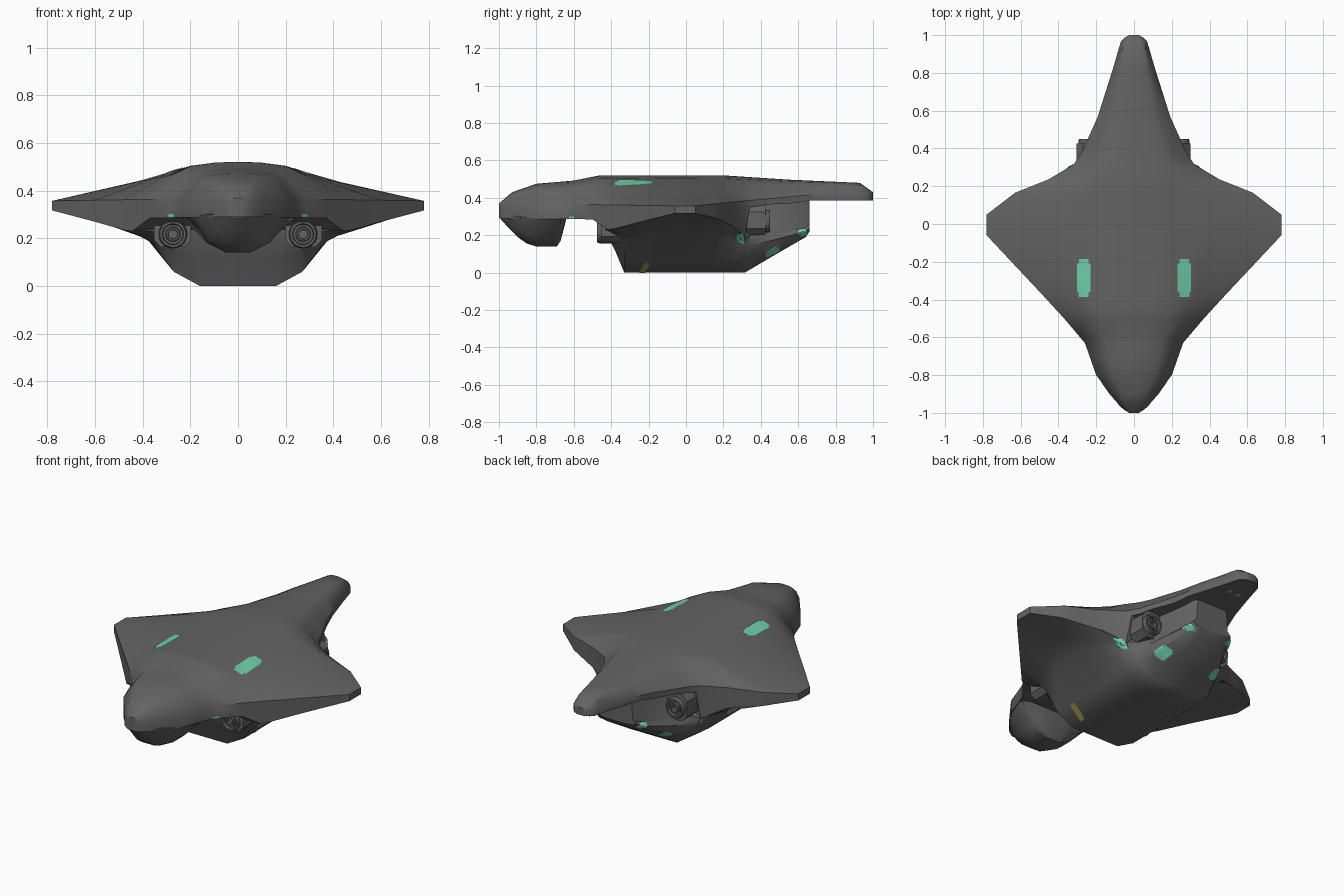
import bpy, bmesh, math
from mathutils import Vector
from mathutils.bvhtree import BVHTree

if "Cube" in bpy.data.objects:
    bpy.data.objects.remove(bpy.data.objects["Cube"])


def material(name, rgb):
    m = bpy.data.materials.new(name)
    m.diffuse_color = (*rgb, 1)
    m.use_nodes = True
    m.node_tree.nodes["Principled BSDF"].inputs["Base Color"].default_value = m.diffuse_color
    return m


HULL = material("hull grey", (0.125, 0.125, 0.125))
ENGINE = material("engine grey", (0.11, 0.11, 0.11))
GREEN = material("glow green", (0.16, 0.63, 0.41))
YELLOW = material("marker yellow", (0.45, 0.38, 0.10))


def finish(bm, name, mat, angle=30, recalc=True):
    if recalc:
        bmesh.ops.recalc_face_normals(bm, faces=bm.faces)
    me = bpy.data.meshes.new(name)
    bm.to_mesh(me)
    bm.free()
    ob = bpy.data.objects.new(name, me)
    bpy.context.collection.objects.link(ob)
    me.materials.append(mat)
    bpy.ops.object.select_all(action='DESELECT')
    ob.select_set(True)
    bpy.context.view_layer.objects.active = ob
    bpy.ops.object.shade_smooth_by_angle(angle=math.radians(angle))
    return ob


def interp(keys, y):
    if y <= keys[0][0]:
        return keys[0][1]
    for (a, va), (b, vb) in zip(keys, keys[1:]):
        if y <= b:
            return va + (vb - va) * (y - a) / (b - a)
    return keys[-1][1]


def loft(name, stations, mat, angle=30):
    """Stations are (y, half profile); each half profile starts and ends on x = 0."""
    bm = bmesh.new()
    rings = []
    for y, half in stations:
        full = half + [(-x, z) for x, z in reversed(half[1:-1])]
        rings.append([bm.verts.new((x, y, z)) for x, z in full])
    for a, b in zip(rings, rings[1:]):
        n = len(a)
        for i in range(n):
            bm.faces.new((a[i], a[(i + 1) % n], b[(i + 1) % n], b[i]))
    bm.faces.new(rings[0])
    bm.faces.new(rings[-1])
    return finish(bm, name, mat, angle)


# Outline curves along the length: half width, top, rim edge, underside of rim
W = [(-1, .025), (-.985, .05), (-.965, .075), (-.8, .2), (-.63, .26), (-.5, .37), (-.38, .48),
     (-.06, .78), (.05, .78), (.165, .63), (.235, .455), (.315, .32), (.38, .275), (.45, .245),
     (.565, .193), (.82, .112), (.965, .07), (.985, .052), (1, .025)]
T = [(-1, .37), (-.93, .43), (-.8, .475), (-.6, .492), (-.46, .52), (.2, .52), (.55, .497),
     (.93, .48), (1, .43)]
R = [(-1, .355), (-.6, .365), (-.06, .357), (.05, .357), (.25, .378), (.5, .40), (.7, .42), (1, .42)]
B = [(-1, .29), (-.5, .285), (-.42, .23), (-.38, .235), (-.25, .27), (-.06, .317), (.05, .317),
     (.15, .295), (.25, .25), (.315, .19), (.34, .35), (.45, .365), (.565, .37), (.66, .385), (1, .385)]


# Wing shell
def shell_section(y):
    w, t, r, b = (interp(k, y) for k in (W, T, R, B))
    s = min(.2, .55 * w)
    m = s + (w - s) * .4
    d = t - r
    return [(0, t), (s * .45, t - d * .01), (s, r + d * .89), (m, r + d * (.8 - .41 * w)),
            (w, r), (w, b), (0, b)]


ys = sorted({k[0] for keys in (W, T, R, B) for k in keys} | {-.9, -.7, .7})
shell = loft("wing_shell", [(y, shell_section(y)) for y in ys], HULL, 35)

# Chin pod under the nose: y, bottom z, bottom half width, side x, side z, edge x, edge z
CHIN = [(-.99, .285, .02, .03, .29, .04, .30), (-.95, .24, .03, .06, .27, .085, .30),
        (-.9, .19, .04, .09, .235, .13, .30), (-.85, .155, .045, .115, .20, .165, .295),
        (-.8, .14, .05, .13, .18, .195, .29), (-.69, .14, .05, .13, .18, .235, .287),
        (-.67, .17, .05, .13, .20, .235, .287), (-.64, .287, .05, .1, .288, .2, .289)]
chin = loft("chin_pod", [(y, [(0, z), (k, z), (px, pz), (ex, ez), (0, ez + .04)])
                         for y, z, k, px, pz, ex, ez in CHIN], HULL, 40)

# Keel flaring up into the wings: y, bottom z, half width, lower side x z, upper side x z
KEEL = [(-.43, .22, .18, .25, .222, .33, .225), (-.38, .12, .17, .26, .14, .34, .2),
        (-.33, 0, .16, .27, .06, .36, .18), (-.2, 0, .16, .27, .06, .38, .20),
        (-.06, 0, .16, .27, .06, .40, .22), (.05, 0, .16, .27, .06, .40, .22),
        (.165, 0, .16, .27, .06, .37, .20), (.235, 0, .16, .27, .065, .34, .18),
        (.315, 0, .16, .26, .07, .30, .15), (.34, .015, .155, .25, .08, .28, .15),
        (.45, .08, .13, .21, .12, .225, .17), (.64, .19, .07, .12, .2, .145, .22),
        (.66, .22, .07, .11, .225, .13, .24)]


def keel_section(y, z, k, px, pz, qx, qz):
    if y < .32:
        ex, ez = interp(W, y) - .002, interp(B, y)
    else:
        ex, ez = qx - .02, max(.2, qz + .02)
    mx, mz = qx + (ex - qx) * .3, qz + (ez - qz) * .4
    return [(0, z), (k, z), (px, pz), (qx, qz), (mx, mz), (ex, ez),
            (min(ex - .01, .15), .39 if y > .32 else .37), (0, .4)]


keel = loft("keel", [(row[0], keel_section(*row)) for row in KEEL], HULL, 32)


# Engines: housing block plus a turned nozzle, facing forward or backward
def nozzle(name, x, y, z, r, depth, facing):
    prof = [(1, depth), (1, .012), (.92, 0), (.74, 0), (.7, .018), (.52, .018),
            (.48, .004), (.34, .004), (.3, .03), (0, .03)]
    bm = bmesh.new()
    n, prev = 20, None
    for pr, d in prof:
        ring = [bm.verts.new((x + r * max(pr, .01) * math.cos(2 * math.pi * i / n), y - facing * d,
                              z + r * max(pr, .01) * math.sin(2 * math.pi * i / n))) for i in range(n)]
        if prev:
            for i in range(n):
                bm.faces.new((prev[i], prev[(i + 1) % n], ring[(i + 1) % n], ring[i]))
        else:
            bm.faces.new(ring)
        prev = ring
    bm.faces.new(prev)
    finish(bm, name, ENGINE)


def housing(name, lo, hi, cut):
    bm = bmesh.new()
    bmesh.ops.create_cube(bm, size=1)
    for v in bm.verts:
        v.co = Vector([a + (b - a) * (c + .5) for a, b, c in zip(lo, hi, v.co)])
    edges = [e for e in bm.edges if abs(e.verts[0].co.y - e.verts[1].co.y) > .01]
    bmesh.ops.bevel(bm, geom=edges, offset=cut, segments=1, affect='EDGES')
    finish(bm, name, HULL)


for side, s in (("right", 1), ("left", -1)):
    nozzle(f"front_engine_{side}", s * .273, -.475, .217, .06, .1, -1)
    cx = s * .275
    housing(f"front_housing_{side}", (cx - .078, -.455, .163), (cx + .078, -.33, .30), .03)
    nozzle(f"rear_engine_{side}", s * .235, .45, .275, .06, .1, 1)
    cx = s * .23
    housing(f"rear_housing_{side}", (cx - .075, .28, .2), (cx + .068, .425, .36), .035)

# Markings: thin patches projected onto the hull
verts, polys = [], []
for ob in (shell, chin, keel):
    base = len(verts)
    verts += [v.co.copy() for v in ob.data.vertices]
    polys += [[base + i for i in p.vertices] for p in ob.data.polygons]
tree = BVHTree.FromPolygons(verts, polys)


def marking(name, centre, u, v, direction, mat, n=8):
    for side, s in (("right", 1), ("left", -1)):
        flip = lambda p: Vector((p[0] * s, p[1], p[2]))
        c, uu, vv, d = (flip(p) for p in (centre, u, v, direction))
        bm = bmesh.new()
        grid = {}
        for i in range(n + 1):
            for j in range(n + 1):
                o = c + uu * (i / n - .5) + vv * (j / n - .5) - d * 2
                hit, nor, _, _ = tree.ray_cast(o, d)
                if hit:
                    nor = -nor if nor.dot(d) > 0 else nor
                    grid[i, j] = bm.verts.new(hit + nor * .004)
        for i in range(n):
            for j in range(n):
                q = [(i, j), (i + 1, j), (i + 1, j + 1), (i, j + 1)]
                corner = i in (0, n - 1) and j in (0, n - 1)
                if all(k in grid for k in q) and not corner:
                    f = bm.faces.new([grid[k] for k in q])
                    f.normal_update()
                    if f.normal.dot(d) > 0:
                        f.normal_flip()
        finish(bm, f"{name}_{side}", mat, recalc=False)


UP, DOWN, IN, BACK = (0, 0, 1), (0, 0, -1), (-1, 0, 0), (0, 1, 0)
marking("top_light", (.265, -.285, 0), (.07, 0, 0), (0, .2, 0), DOWN, GREEN)
marking("brow_light", (.278, 0, .295), (.025, 0, 0), (0, 0, .012), BACK, GREEN)
marking("flank_light", (0, .29, .185), (0, .045, -.02), (0, 0, .05), IN, GREEN)
marking("belly_light", (0, .46, .113), (0, .07, .04), (0, -.01, .03), IN, GREEN)
marking("stern_light", (0, .622, .213), (0, .05, 0), (0, 0, .035), IN, GREEN)
marking("keel_stripe", (.215, -.22, 0), (.1, .03, 0), (0, .04, 0), UP, YELLOW)
marking("tail_marker", (.03, .84, 0), (.025, 0, 0), (0, .03, 0), UP, YELLOW)
